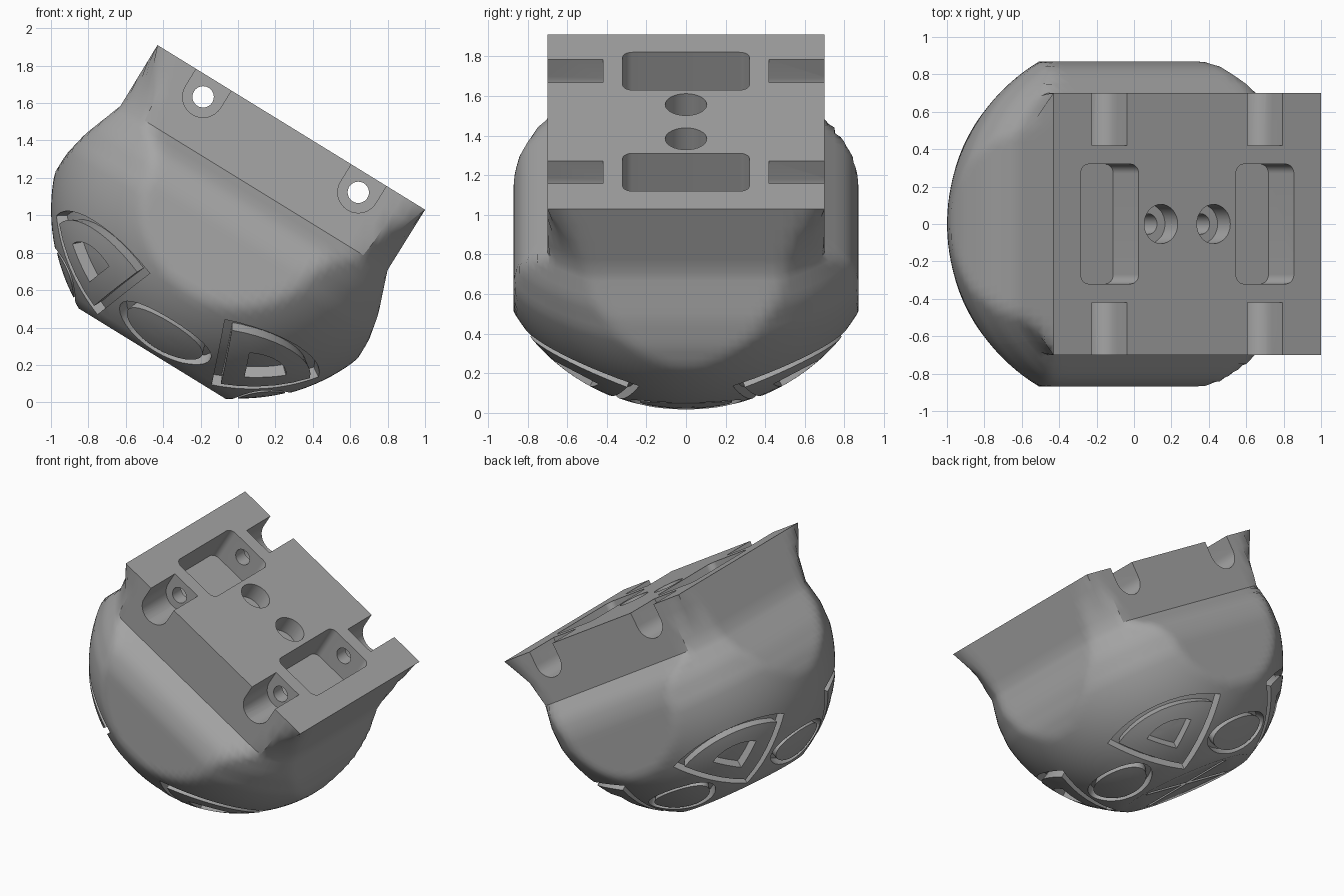
import bpy, bmesh
from math import sin, cos, tan, atan2, pi, radians, sqrt
from mathutils import Vector, Matrix

if "Cube" in bpy.data.objects:
    bpy.data.objects.remove(bpy.data.objects["Cube"])

grey = bpy.data.materials.new("plain grey")
grey.use_nodes = True
tone = (0.38, 0.38, 0.38, 1)
grey.diffuse_color = tone
grey.node_tree.nodes["Principled BSDF"].inputs["Base Color"].default_value = tone

# Local frame: origin at the centre of the mounting face, z out of that face
FRAME = Matrix.Translation((0.285, 0, 1.47)) @ Matrix.Rotation(radians(31.6), 4, 'Y')
BALL, MID = 1.013, -0.518
U, Y, BASE = 0.84, 0.70, -1.42


def make(name, bm):
    bmesh.ops.remove_doubles(bm, verts=bm.verts, dist=1e-5)
    bmesh.ops.recalc_face_normals(bm, faces=bm.faces)
    mesh = bpy.data.meshes.new(name)
    bm.to_mesh(mesh)
    bm.free()
    mesh.materials.append(grey)
    ob = bpy.data.objects.new(name, mesh)
    bpy.context.collection.objects.link(ob)
    return ob


def bridge(bm, a, b):
    for i in range(len(a)):
        j = (i + 1) % len(a)
        bm.faces.new((a[i], a[j], b[j], b[i]))


def interp(table, z):
    for (z0, v0), (z1, v1) in zip(table, table[1:]):
        if z >= z1:
            return v0 + (v1 - v0) * (z - z0) / (z1 - z0)
    return table[-1][1]


# Body: a rectangular block blending into a ball with flattened sides
half_u = [(0, U), (-.38, .838), (-.465, .868), (-.608, .92), (-.754, .95)]
half_y = [(0, Y), (-.38, Y), (-.475, .815), (-.55, .85), (-.63, .87)]
reach = [(0, sqrt(U * U + Y * Y)), (-.2, 1.0), (-.38, .97), (-.55, 1.0), (-.7, .9965)]
corner = atan2(Y, U)
angles = sorted([2 * pi * i / 144 for i in range(144)]
                + [corner, pi - corner, pi + corner, 2 * pi - corner])


def ring_radius(z, a):
    r = interp(reach, z) if z > -.7 else sqrt(BALL ** 2 - (z - MID) ** 2)
    return min(r, interp(half_u, z) / max(abs(cos(a)), 1e-6),
               interp(half_y, z) / max(abs(sin(a)), 1e-6))


levels = [0, -.1, -.2, -.3, -.38] + [-.38 - .04 * i for i in range(1, 26)] + [BASE]
bm = bmesh.new()
rings = []
for z in levels:
    rings.append([bm.verts.new((ring_radius(z, a) * cos(a), ring_radius(z, a) * sin(a), z))
                  for a in angles])
for a, b in zip(rings, rings[1:]):
    bridge(bm, a, b)
bm.faces.new(rings[0])
bm.faces.new(rings[-1])
body = make("domed_body", bm)

cutters = []


def rounded(ca, cb, ha, hb, r, steps=8):
    pts = []
    for q, (sa, sb) in enumerate(((1, 1), (-1, 1), (-1, -1), (1, -1))):
        for i in range(steps + 1):
            t = (q + i / steps) * pi / 2
            pts.append((ca + sa * (ha - r) + r * cos(t), cb + sb * (hb - r) + r * sin(t)))
    return pts


def prism_cut(name, pts, lo, hi, along_y=False):
    bm = bmesh.new()
    ends = [[bm.verts.new((a, h, b) if along_y else (a, b, h)) for a, b in pts]
            for h in (lo, hi)]
    bmesh.ops.remove_doubles(bm, verts=bm.verts, dist=1e-5)
    ends = [[v for v in e if v.is_valid] for e in ends]
    bridge(bm, *ends)
    for e in ends:
        bm.faces.new(e)
    cutters.append(make(name, bm))


# Mounting face: pockets, side channels, cross pins and screw holes
for s in (-1, 1):
    c = s * .487
    prism_cut("pocket_cutter", rounded(c, 0, .182, .32, .05), -.26, .1)
    for y in (-.85, .42):
        prism_cut("channel_cutter", rounded(c, .1, .11, .318, .1099), y, y + .43, True)
    prism_cut("pin_hole_cutter", rounded(c, -.108, .057, .057, .0569), -1, 1, True)
    prism_cut("screw_head_cutter", rounded(s * .165, 0, .105, .105, .1049), -.13, .1)
    prism_cut("screw_hole_cutter", rounded(s * .165, 0, .055, .055, .0549), -.45, .05)

# Shallow cross grooves on the flat base
prism_cut("groove_cutter", rounded(0, 0, .4, .025, .01), BASE - .1, BASE + .03)
prism_cut("groove_cutter", rounded(0, 0, .025, .4, .01), BASE - .1, BASE + .03)


def direction(polar, az):
    p, a = radians(polar), radians(az)
    return Vector((sin(p) * cos(a), sin(p) * sin(a), -cos(p)))


def shell(name, outline, centre, s0, s1, r0, r1, steps=4):
    """Curved plate following the ball, from outline scale s0 in to s1."""
    bm = bmesh.new()

    def loop(s, r):
        return [bm.verts.new(centre.lerp(d, s).normalized() * r + Vector((0, 0, MID)))
                for d in outline]
    scales = [s0 + (s1 - s0) * i / steps for i in range(steps + 1)]
    low = [loop(s, r0) for s in scales]
    high = [loop(s, r1) for s in scales]
    for sheet in (low, high):
        for a, b in zip(sheet, sheet[1:]):
            bridge(bm, a, b)
    bridge(bm, low[0], high[0])
    if s1 > 0:
        bridge(bm, low[-1], high[-1])
    bmesh.ops.dissolve_degenerate(bm, dist=1e-5, edges=bm.edges)
    return make(name, bm)


plates = []
for k in range(4):
    # Bowed triangles on the diagonals
    az = 45 + 90 * k
    arc = [direction(57.6 + 5.4 * (1 - (i / 6) ** 2), az + 29 * i / 6) for i in range(-6, 7)]
    apex = direction(30, az)
    tri = (arc + [arc[-1].lerp(apex, i / 5) for i in range(1, 5)]
           + [apex.lerp(arc[0], i / 5) for i in range(5)])
    mid = direction(50, az)
    cutters.append(shell("triangle_cutter", tri, mid, 1, 0, BALL - .06, BALL + .08))
    plates.append(shell("triangle_frame", tri, mid, .82, .38, BALL - .1, BALL + .004))
    # Oval bosses between them
    az = 90 * k
    mid = direction(38, az)
    side = direction(90, az + 90)
    up = mid.cross(side)
    oval = [mid + side * .29 * cos(t) + up * .155 * sin(t)
            for t in [2 * pi * i / 32 for i in range(32)]]
    cutters.append(shell("oval_cutter", oval, mid, 1, 0, BALL - .06, BALL + .08))
    plates.append(shell("oval_boss", oval, mid, .82, 0, BALL - .1, BALL - .005))

# Cut the body, then remove the cutters
for c in cutters:
    m = body.modifiers.new("cut", 'BOOLEAN')
    m.operation, m.solver, m.object = 'DIFFERENCE', 'EXACT', c
    c.hide_render = True
bpy.context.view_layer.update()
result = bpy.data.meshes.new_from_object(
    body.evaluated_get(bpy.context.evaluated_depsgraph_get()))
body.modifiers.clear()
body.data = result
for c in cutters:
    bpy.data.objects.remove(c)

bpy.ops.object.select_all(action='DESELECT')
for ob in [body] + plates:
    ob.matrix_world = FRAME
    ob.select_set(True)
bpy.context.view_layer.objects.active = body
bpy.ops.object.shade_smooth_by_angle(angle=radians(30))
